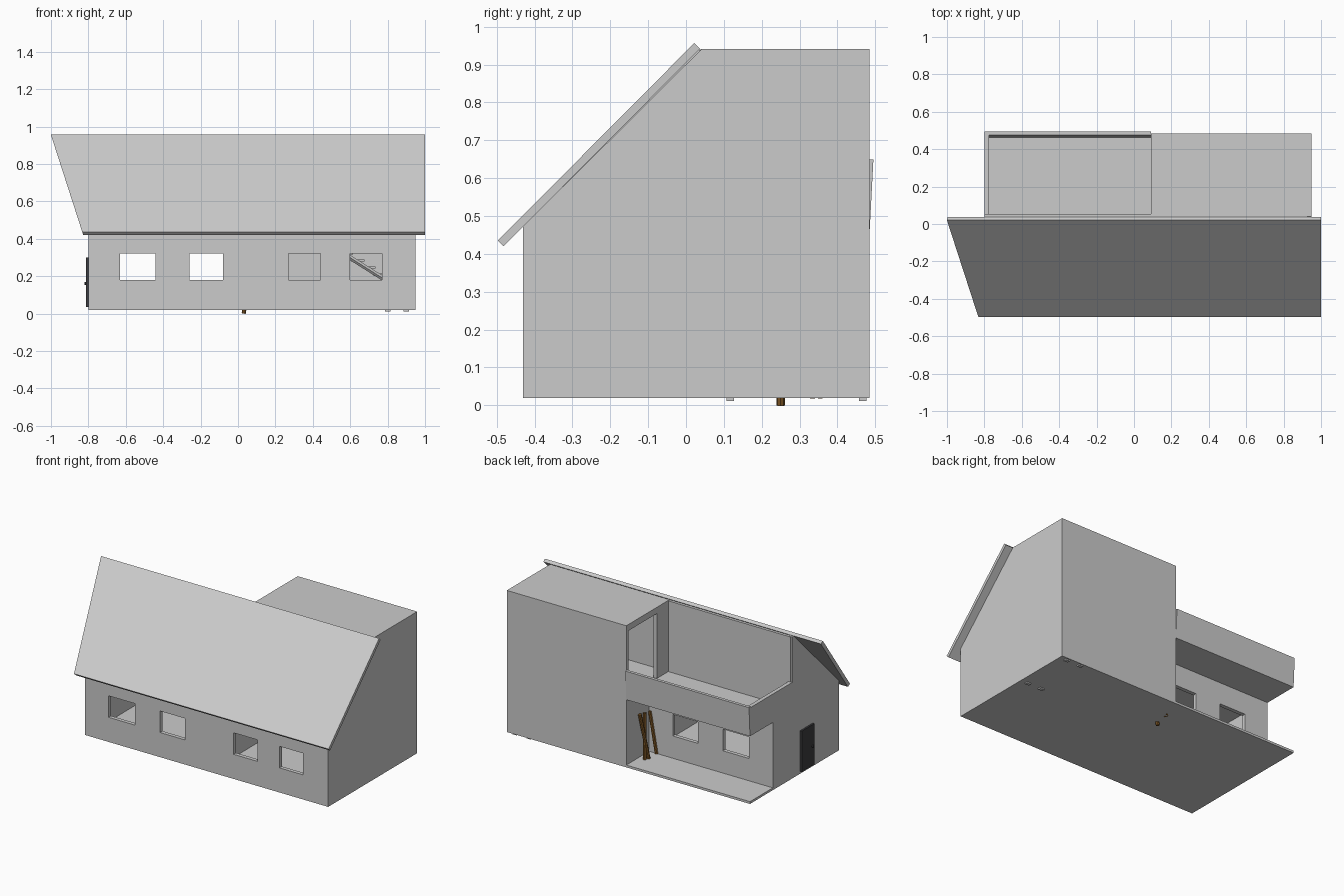
import bpy, bmesh
from mathutils import Vector

if "Cube" in bpy.data.objects:
    bpy.data.objects.remove(bpy.data.objects["Cube"])


def material(name, rgb):
    m = bpy.data.materials.new(name)
    m.diffuse_color = (*rgb, 1)
    m.use_nodes = True
    m.node_tree.nodes["Principled BSDF"].inputs["Base Color"].default_value = m.diffuse_color
    return m


def finish(name, bm, mat=None):
    bmesh.ops.recalc_face_normals(bm, faces=bm.faces)
    me = bpy.data.meshes.new(name)
    bm.to_mesh(me)
    bm.free()
    ob = bpy.data.objects.new(name, me)
    bpy.context.collection.objects.link(ob)
    if mat:
        me.materials.append(mat)
    return ob


def prism(name, yz, x0, x1, mat=None, skew=None):
    """Extrude a y/z profile along x; skew(y, z) can move the x0 end."""
    bm = bmesh.new()
    a = [bm.verts.new((skew(y, z) if skew else x0, y, z)) for y, z in yz]
    b = [bm.verts.new((x1, y, z)) for y, z in yz]
    bm.faces.new(a)
    bm.faces.new(b)
    n = len(yz)
    for i in range(n):
        bm.faces.new((a[i], a[(i + 1) % n], b[(i + 1) % n], b[i]))
    return finish(name, bm, mat)


def box(name, x0, x1, y0, y1, z0, z1, mat=None):
    return prism(name, [(y0, z0), (y1, z0), (y1, z1), (y0, z1)], x0, x1, mat)


def cut(ob, *dims):
    c = box("cutter", *dims)
    c.hide_render = True
    m = ob.modifiers.new("hole", 'BOOLEAN')
    m.operation = 'DIFFERENCE'
    m.solver = 'EXACT'
    m.object = c
    bpy.context.view_layer.objects.active = ob
    bpy.ops.object.modifier_apply(modifier=m.name)
    bpy.data.objects.remove(c)


def beam(name, p, q, r, sides, mat=None):
    p, q = Vector(p), Vector(q)
    bm = bmesh.new()
    bmesh.ops.create_cone(bm, cap_ends=True, segments=sides, radius1=r, radius2=r, depth=(q - p).length)
    ob = finish(name, bm, mat)
    ob.rotation_euler = (q - p).to_track_quat('Z', 'Y').to_euler()
    ob.location = (p + q) / 2
    return ob


wood = material("wood", (0.22, 0.10, 0.02))
dark = material("dark_door", (0.045, 0.045, 0.05))
T = 0.025
windows = [(-.63, -.44), (-.26, -.08), (.27, .44), (.60, .77)]

# Floors
box("ground_slab", -.8, .95, -.43, .485, .02, .035)
box("upper_floor", -.799, .949, -.425, .483, .46, .478)

# Front wall and recessed rear wall with windows
front = box("front_wall", -.8, .95, -.43, -.43 + T, .021, .475)
rear = box("recessed_wall", -.8, .09, .225, .25, .021, .465)
for i, (a, b) in enumerate(windows):
    cut(front, a, b, -.5, -.35, .18, .32)
    if i < 2:
        cut(rear, a, b, .15, .3, .18, .32)

# Side walls
prism("right_wall", [(-.43, .021), (.485, .021), (.485, .94), (.04, .94), (-.43, .473)], .95 - T, .95)
box("left_ground_wall", -.8, -.8 + T, -.43, .25, .021, .46)
prism("left_gable", [(-.43, .46), (.05, .46), (.05, .94), (.035, .94), (-.43, .473)], -.8, -.8 + T)
box("ground_partition", .09, .09 + T, -.42, .484, .022, .46)

# Upper storey block and the wall under the ridge
box("ridge_wall", -.79, .94, .035, .053, .46, .938)
box("rear_wall", .09, .95, .485 - T, .485, .021, .94)
side = box("upper_side_wall", .09, .09 + T, .04, .485, .46, .94)
cut(side, 0, .2, .17, .46, .478, .90)
box("flat_roof", .09, .95, .04, .485, .92, .941)

# Balcony parapet, leaning slightly outward at the back
prism("rear_parapet", [(.462, .46), (.485, .46), (.495, .65), (.475, .65)], -.8, .09)
box("left_parapet", -.8, -.8 + T, .04, .484, .46, .645)

# Sloping roof with a slanted left verge
prism("sloping_roof", [(-.497, .435), (-.482, .42), (.037, .942), (.022, .957)], -.83, 1.0,
      skew=lambda y, z: -.83 - .17 * (z - .428) / .527)

# Side door with knob
prism("side_door", [(-.16, .035), (-.03, .035), (-.03, .30), (-.16, .30)], -.812, -.79, dark)
beam("door_knob", (-.82, -.14, .16), (-.80, -.14, .16), .008, 8, dark)

# Timber posts leaning against the partition
for i, (p, q) in enumerate([((.03, .25, .0), (.085, .25, .30)),
                            ((.035, .33, .02), (.08, .36, .32)),
                            ((.045, .36, .02), (.08, .31, .31))]):
    beam(f"leaning_timber_{i + 1}", p, q, .011, 8, wood)

# Indoor stair with landing on four feet
for x in (.80, .90):
    for y in (.117, .467):
        box("landing_post", x - .015, x + .015, y - .01, y + .01, .012, .15)
box("landing", .78, .915, .105, .46, .15, .165)
for y in (.12, .44):
    beam("stair_stringer", (.36, y, .45), (.82, y, .16), .012, 4)
for i in range(7):
    x, z = .40 + i * .06, .43 - i * .038
    box("stair_tread", x - .035, x + .035, .12, .44, z, z + .012)
